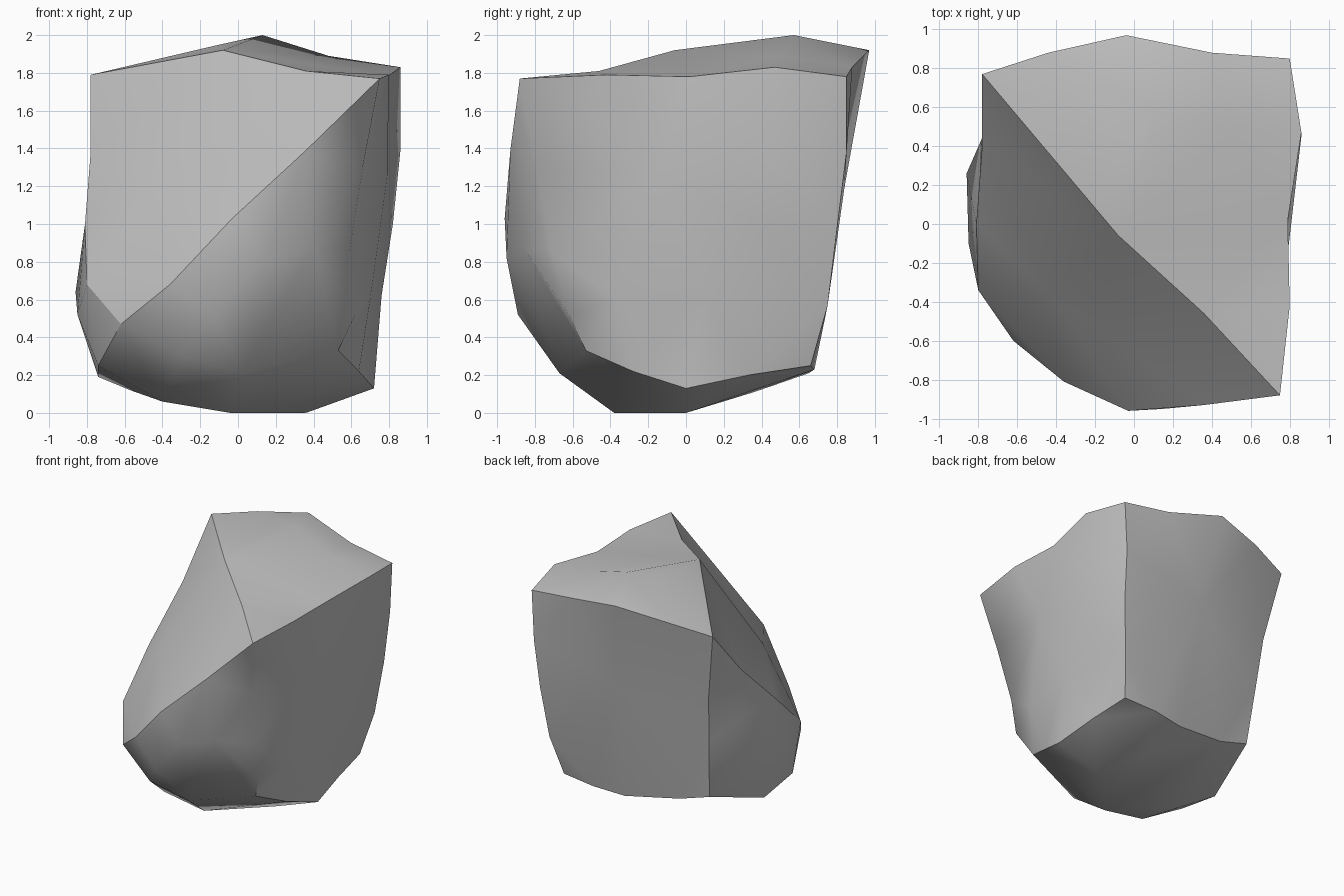
import bpy
import bmesh
from mathutils import Vector
from mathutils.geometry import delaunay_2d_cdt, normal

# Remove only the default cube
default_cube = bpy.data.objects.get("Cube")
if default_cube is not None:
    bpy.data.objects.remove(default_cube, do_unlink=True)


def make_material(name, colour):
    """Plain single-colour material for viewport and render."""
    material = bpy.data.materials.new(name)
    material.use_nodes = True
    material.diffuse_color = colour
    shader = next(node for node in material.node_tree.nodes
                  if node.type == "BSDF_PRINCIPLED")
    shader.inputs["Base Color"].default_value = colour
    shader.inputs["Roughness"].default_value = .9
    return material


def back(path):
    """The same path walked the other way."""
    return path[::-1]


def key(point):
    """Rounded position, for recognising a ridge point."""
    return tuple(round(value, 2) for value in point)


def add_facet(bm, paths, inner):
    """Fill a closed loop of ridge paths, passing through inner points."""
    rim = []
    for path in paths:
        rim.extend(Vector(point) for point in path[:-1])
    points = rim + [Vector(point) for point in inner]
    flatten = normal(rim).to_track_quat("Z", "Y").inverted()
    flat = [(flatten @ point).to_2d() for point in points]
    border = [(i, (i + 1) % len(rim)) for i in range(len(rim))]
    filled = delaunay_2d_cdt(flat, border, [], 1, .0001)
    triangles, sources = filled[2], filled[3]
    verts = [bm.verts.new(points[source[0]]) for source in sources]
    for triangle in triangles:
        bm.faces.new([verts[i] for i in triangle])


def make_boulder(name, facets, ridges, material):
    """Join the facets into one closed smooth stone with sharp ridges."""
    mesh = bpy.data.meshes.new(name)
    bm = bmesh.new()
    for paths, inner in facets:
        add_facet(bm, paths, inner)
    bmesh.ops.remove_doubles(bm, verts=bm.verts[:], dist=.001)
    bmesh.ops.recalc_face_normals(bm, faces=bm.faces[:])
    sharp = {frozenset((key(a), key(b)))
             for path in ridges for a, b in zip(path, path[1:])}
    for face in bm.faces:
        face.smooth = True
    for edge in bm.edges:
        edge.smooth = frozenset(key(v.co) for v in edge.verts) not in sharp
    bm.to_mesh(mesh)
    bm.free()
    mesh.materials.append(material)
    boulder = bpy.data.objects.new(name, mesh)
    bpy.context.collection.objects.link(boulder)


# Corners where the ridges meet
front_peak = (.75, -.88, 1.77)
back_peak = (.8, .85, 1.78)
left_peak = (-.78, .77, 1.79)
front_foot = (-.62, -.6, .47)
back_foot = (.64, .66, .25)
left_foot = (-.61, .57, .36)
right_foot = (.62, -.62, .52)

# Ridges around the top facet
right_rim = [front_peak, (.8, -.42, 1.79), (.79, .02, 1.78),
             (.86, .47, 1.83), back_peak]
back_rim = [back_peak, (.4, .88, 1.83), (-.04, .97, 1.92),
            (-.44, .88, 1.86), left_peak]
diagonal = [left_peak, (-.08, -.06, 1.92), (.36, -.46, 1.81), front_peak]

# Ridges running down the sides
front_ridge = [front_peak, (.36, -.93, 1.39), (-.03, -.96, 1.03),
               (-.36, -.81, .68), front_foot]
left_ridge = [front_foot, (-.8, -.34, .68), (-.81, 0, 1),
              (-.78, .4, 1.38), left_peak]
back_ridge = [back_peak, (.78, .85, 1.38), (.76, .8, .98),
              (.71, .75, .57), back_foot]
left_back_ridge = [left_peak, (-.68, .68, 1.23), (-.65, .63, .84), left_foot]

# Lower borders, where the sides turn under
right_hem = [back_foot, (.68, .33, .2), (.72, 0, .13), (.64, -.28, .22),
             (.53, -.53, .33), right_foot]
back_hem = [left_foot, (-.35, .58, .28), (.1, .65, .21),
            (.36, .68, .23), back_foot]
left_hem = [front_foot, (-.74, -.32, .25), (-.74, .05, .19), left_foot]

# Soft shoulder between the right side and the belly
shoulder = [right_foot, (.59, -.71, .85), (.66, -.79, 1.3), front_peak]

# Swells and hollows inside each facet
top_crown = [(.13, .57, 2), (-.14, .34, 1.94), (.48, .5, 1.89)]
slant_swell = [(-.45, -.35, 1.22)]
right_swell = [(.86, .45, 1.39), (.82, .4, 1), (.76, .1, .62),
               (.79, -.15, 1.25), (.7, -.36, .6)]
back_swell = [(.05, .84, 1.2)]
left_swell = [(-.85, -.1, .52), (-.86, .26, .64), (-.79, .42, 1)]
belly = [(-.13, -.89, .52), (.15, -.95, .82), (.4, -.86, .87),
         (.02, -.67, .21), (-.3, -.71, .3)]
underside = [(.36, 0, 0), (-.04, -.38, 0), (-.4, -.38, .06),
             (-.57, -.14, .12), (.15, .36, .11)]

facets = [
    ([right_rim, back_rim, diagonal], top_crown),
    ([front_ridge, left_ridge, diagonal], slant_swell),
    ([right_rim, back_ridge, right_hem, shoulder], right_swell),
    ([back_rim, left_back_ridge, back_hem, back(back_ridge)], back_swell),
    ([left_hem, back(left_back_ridge), back(left_ridge)], left_swell),
    ([right_hem, shoulder, front_ridge, left_hem, back_hem],
     belly + underside),
]
ridges = [right_rim, back_rim, diagonal, front_ridge, left_ridge,
          back_ridge, left_back_ridge, right_hem, back_hem, left_hem]
stone_grey = make_material("stone grey", (.54, .54, .54, 1))
make_boulder("boulder", facets, ridges, stone_grey)
